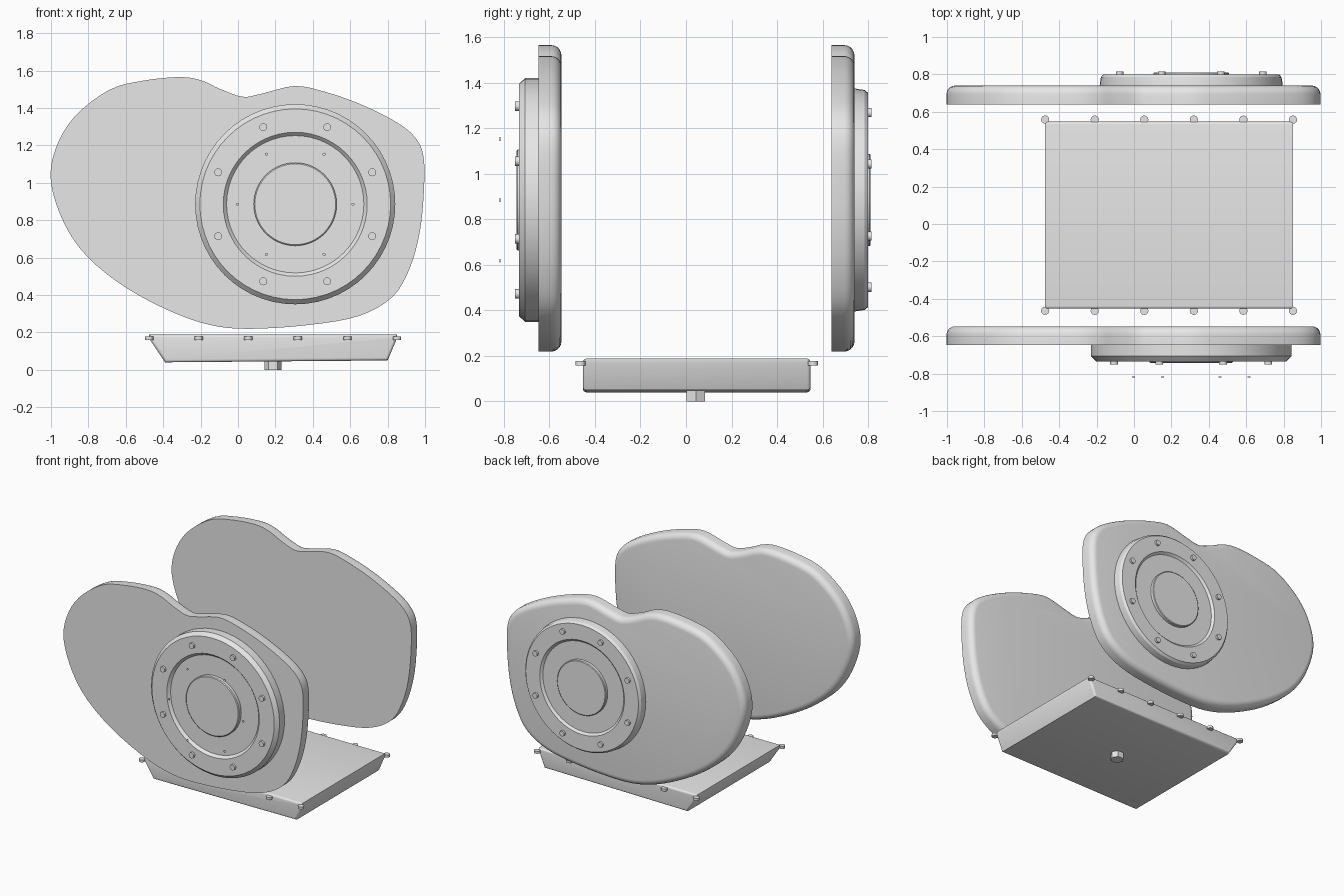
import bpy, bmesh
from math import pi, sin, cos, radians
from mathutils import Vector, Matrix

if "Cube" in bpy.data.objects:
    bpy.data.objects.remove(bpy.data.objects["Cube"], do_unlink=True)

metal = bpy.data.materials.new("light_grey_metal")
metal.use_nodes = True
GREY = (0.8, 0.8, 0.8, 1)
metal.diffuse_color = GREY
metal.node_tree.nodes["Principled BSDF"].inputs["Base Color"].default_value = GREY

HUB_X, HUB_Z = 0.306, 0.885


def finish(bm, name, angle=35):
    """Turn a bmesh into a smooth shaded object with sharp edges kept."""
    bmesh.ops.recalc_face_normals(bm, faces=bm.faces)
    mesh = bpy.data.meshes.new(name)
    bm.to_mesh(mesh)
    bm.free()
    mesh.materials.append(metal)
    for poly in mesh.polygons:
        poly.use_smooth = True
    mesh.set_sharp_from_angle(angle=radians(angle))
    ob = bpy.data.objects.new(name, mesh)
    bpy.context.collection.objects.link(ob)
    return ob


def extrude_profile(points, y0, y1):
    """Fill an x-z outline at y0 and extrude it to y1; return the bmesh and end face."""
    bm = bmesh.new()
    base = bm.faces.new([bm.verts.new((x, y0, z)) for x, z in points])
    out = bmesh.ops.extrude_face_region(bm, geom=[base], use_keep_orig=True)["geom"]
    moved = [g for g in out if isinstance(g, bmesh.types.BMVert)]
    bmesh.ops.translate(bm, verts=moved, vec=(0, y1 - y0, 0))
    end = [g for g in out if isinstance(g, bmesh.types.BMFace) and len(g.verts) == len(points)][0]
    return bm, base, end


def smooth_loop(points, steps=4):
    """Closed smooth curve through the given points."""
    pts = [Vector(p) for p in points]
    n, out = len(pts), []
    for i in range(n):
        a, b, c, d = (pts[(i + k) % n] for k in (-1, 0, 1, 2))
        for s in range(steps):
            t = s / steps
            out.append(0.5 * (2 * b + (c - a) * t + (2 * a - 5 * b + 4 * c - d) * t * t
                              + (3 * b - a - 3 * c + d) * t ** 3))
    return out


def lathe(name, profile, y, side):
    """Spin (radius, depth) points about the hub axis; side is -1 front, 1 back."""
    bm = bmesh.new()
    vs = [bm.verts.new((HUB_X + r, y + side * d, HUB_Z)) for r, d in profile]
    es = [bm.edges.new(pair) for pair in zip(vs, vs[1:])]
    bmesh.ops.spin(bm, geom=vs + es, cent=(HUB_X, y, HUB_Z), axis=(0, 1, 0),
                   angle=2 * pi, steps=56)
    bmesh.ops.remove_doubles(bm, verts=bm.verts, dist=0.0005)
    return finish(bm, name, 25)


def stud(name, centre, radius, length, axis="Z", sides=16):
    bm = bmesh.new()
    turn = Matrix.Rotation(pi / 2, 4, "X") if axis == "Y" else Matrix()
    bmesh.ops.create_cone(bm, cap_ends=True, segments=sides, radius1=radius, radius2=radius,
                          depth=length, matrix=Matrix.Translation(centre) @ turn)
    return finish(bm, name)


def stud_ring(name, count, ring, start, y, radius, length):
    for i in range(count):
        a = start + 2 * pi * i / count
        stud(f"{name}_{i + 1}", (HUB_X + ring * cos(a), y, HUB_Z + ring * sin(a)),
             radius, length, "Y")


# Two matching side covers, rounded on the +y rim
outline = [(-1, 1), (-.976, 1.18), (-.874, 1.353), (-.687, 1.497), (-.5, 1.547),
           (-.302, 1.565), (-.19, 1.545), (-.099, 1.503), (.024, 1.46), (.126, 1.476),
           (.302, 1.517), (.4625, 1.487), (.65, 1.422), (.837, 1.33), (.944, 1.246),
           (.992, 1.139), (.993, .94), (.97, .727), (.917, .54), (.826, .39), (.65, .289),
           (.382, .24), (.06, .219), (-.15, .24), (-.366, .315), (-.607, .444),
           (-.805, .604), (-.928, .78)]
loop = smooth_loop(outline)
for name, y in (("front_cover", -0.647), ("back_cover", 0.64)):
    bm, base, end = extrude_profile(loop, y, y + 0.1)
    bmesh.ops.bevel(bm, geom=list(end.edges), offset=0.045, segments=5, profile=0.5,
                    affect="EDGES", clamp_overlap=True)
    finish(bm, name)

# Stepped round hubs with a recessed ring and raised centre
lathe("front_hub", [(0, -.02), (.535, -.02), (.535, .06), (.51, .087), (.385, .087),
                    (.367, .068), (.222, .068), (.222, .092), (.216, .097), (0, .097)],
      -0.647, -1)
lathe("back_hub", [(0, -.02), (.49, -.02), (.489, .005), (.483, .045), (.47, .06),
                   (.353, .06), (.337, .045), (.203, .045), (.203, .066), (.198, .07),
                   (0, .07)], 0.74, 1)

# Hub bolts and the small pins standing in front
stud_ring("front_hub_bolt", 8, 0.446, pi / 8, -0.735, 0.021, 0.03)
stud_ring("back_hub_bolt", 8, 0.415, pi / 8, 0.8, 0.02, 0.03)
stud_ring("front_pin", 6, 0.309, 0, -0.817, 0.008, 0.005)

# Lower pan with sloping ends and rounded sides
pan = [(-.475, .188), (-.475, .168), (-.39, .04), (.8, .05), (.85, .168), (.85, .188)]
bm, base, end = extrude_profile(pan, -0.453, 0.547)
bmesh.ops.bevel(bm, geom=list(base.edges) + list(end.edges), offset=0.02, segments=4,
                profile=0.5, affect="EDGES", clamp_overlap=True)
finish(bm, "lower_pan")

# Pan bolts along both sides, and the hexagonal drain plug
for i in range(6):
    x = -0.475 + 0.265 * i
    stud(f"pan_bolt_front_{i + 1}", (x, -0.464, 0.168), 0.022, 0.018)
    stud(f"pan_bolt_back_{i + 1}", (x, 0.558, 0.168), 0.022, 0.018)
plug = stud("drain_plug", (0, 0, 0), 0.046, 0.05, sides=6)
plug.rotation_euler.z = pi / 6
plug.location = (0.187, 0.043, 0.025)
